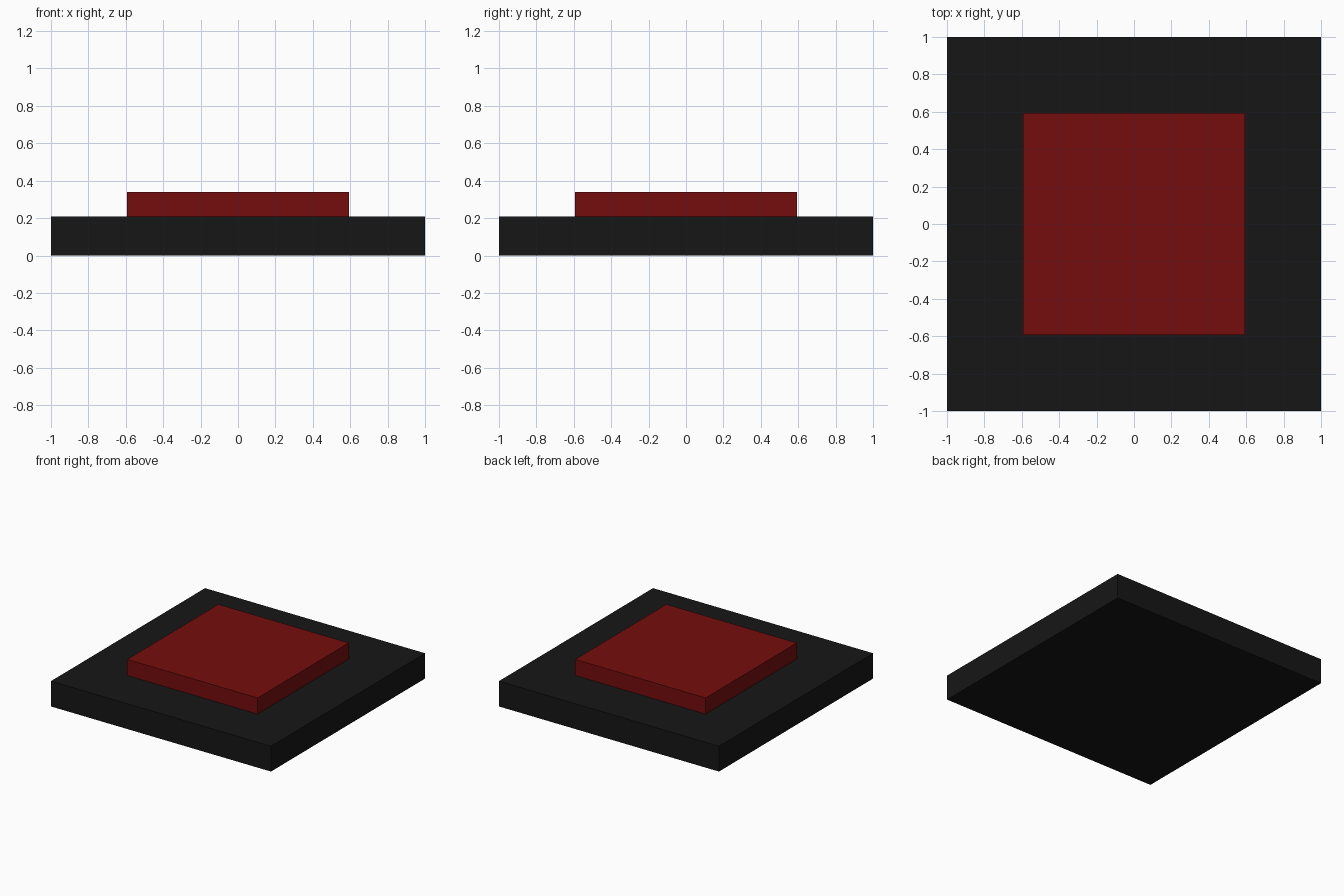
import bpy

if "Cube" in bpy.data.objects:
    bpy.data.objects.remove(bpy.data.objects["Cube"])


def material(name, color):
    m = bpy.data.materials.new(name)
    m.diffuse_color = (*color, 1)
    m.use_nodes = True
    m.node_tree.nodes["Principled BSDF"].inputs["Base Color"].default_value = m.diffuse_color
    return m


def slab(name, width, z0, z1, mat):
    bpy.ops.mesh.primitive_cube_add(size=1, location=(0, 0, (z0 + z1) / 2))
    ob = bpy.context.object
    ob.name = name
    ob.scale = (width, width, z1 - z0)
    bpy.ops.object.transform_apply(location=False, rotation=False, scale=True)
    ob.data.materials.append(mat)
    return ob


# Square black base plate
slab("base_plate", 2.0, 0.0, 0.208, material("black", (0.008, 0.008, 0.008)))

# Raised red pad, standing on the base
slab("red_pad", 1.185, 0.208, 0.34, material("dark_red", (0.18, 0.004, 0.004)))
